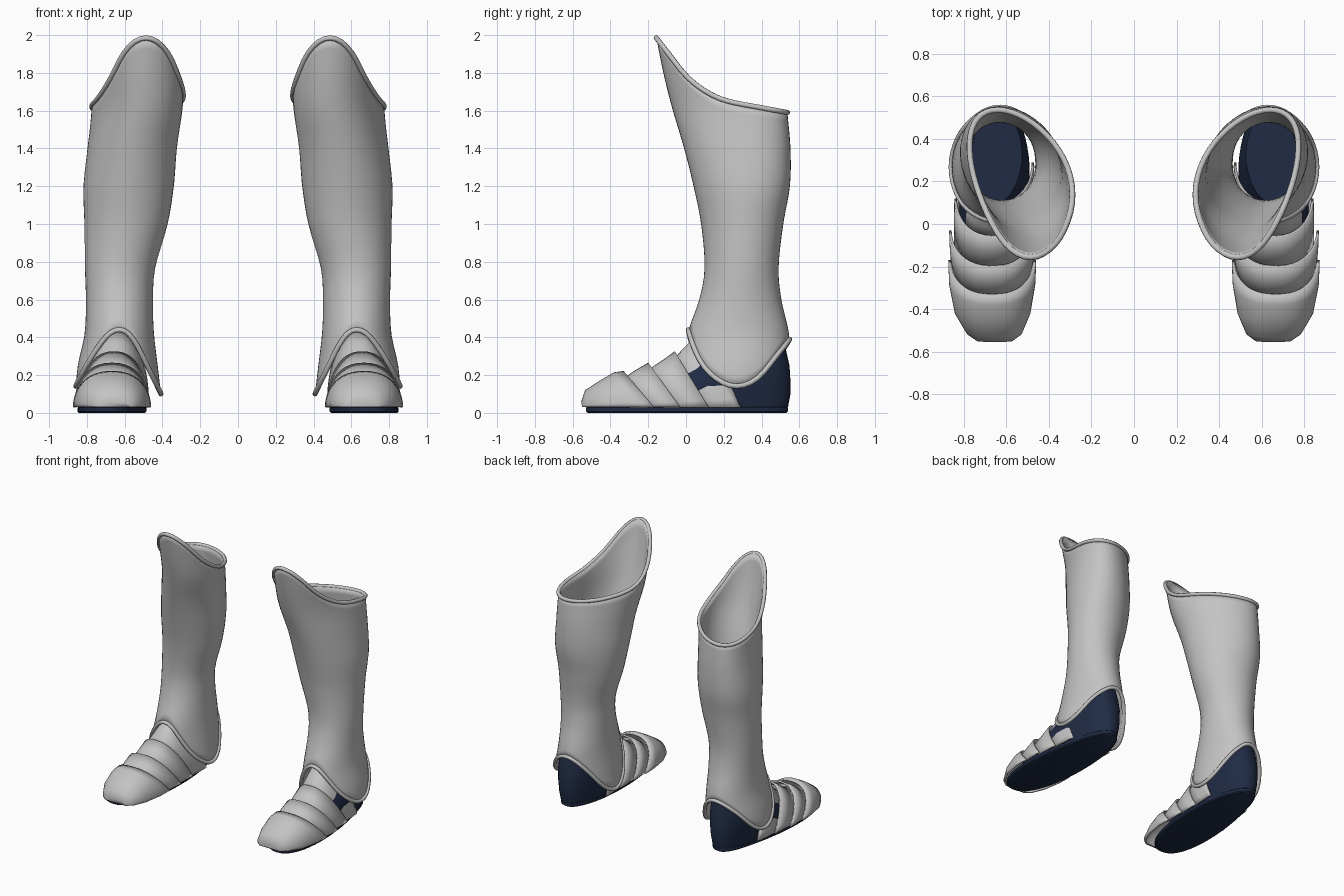
import bpy, bmesh
from math import sin, cos, pi, copysign
from mathutils import Vector

cube = bpy.data.objects.get("Cube")
if cube:
    bpy.data.objects.remove(cube, do_unlink=True)


def material(name, rgb):
    m = bpy.data.materials.new(name)
    m.use_nodes = True
    m.diffuse_color = (*rgb, 1)
    bsdf = next(n for n in m.node_tree.nodes if n.type == 'BSDF_PRINCIPLED')
    bsdf.inputs["Base Color"].default_value = (*rgb, 1)
    return m


STEEL = material("steel grey", (0.55, 0.55, 0.55))
NAVY = material("navy leather", (0.014, 0.024, 0.058))


def interp(table, x):
    """Smooth interpolation of rows (key, values...) at key x."""
    x = min(max(x, table[0][0]), table[-1][0])
    n = len(table)
    i = next((k for k in range(n - 1) if x <= table[k + 1][0]), n - 2)
    a, b = table[i], table[i + 1]
    p, q = table[max(i - 1, 0)], table[min(i + 2, n - 1)]
    h = b[0] - a[0]
    t = (x - a[0]) / h
    out = []
    for k in range(1, len(a)):
        ma = (b[k] - p[k]) / (b[0] - p[0]) * h
        mb = (q[k] - a[k]) / (q[0] - a[0]) * h
        d = b[k] - a[k]
        out.append(a[k] + t * (ma + t * (3 * d - 2 * ma - mb + t * (ma + mb - 2 * d))))
    return out


def loft(name, rings, mat, closed=True, loop=False, caps=(), thick=0, angle=40):
    """Skin rings of points, then mirror the part to the other leg."""
    bm = bmesh.new()
    rows = [[bm.verts.new(p) for p in r] for r in rings]
    n = len(rows[0])
    for i in range(len(rows) if loop else len(rows) - 1):
        a, b = rows[i], rows[(i + 1) % len(rows)]
        for j in range(n if closed else n - 1):
            k = (j + 1) % n
            bm.faces.new((a[j], a[k], b[k], b[j]))
    for c in caps:
        bm.faces.new(rows[c])
    bmesh.ops.recalc_face_normals(bm, faces=bm.faces)
    # Open shells must face away from their own middle
    if thick:
        mid = sum((v.co for v in bm.verts), Vector()) / len(bm.verts)
        if sum((f.calc_center_median() - mid).dot(f.normal) * f.calc_area() for f in bm.faces) < 0:
            bmesh.ops.reverse_faces(bm, faces=bm.faces)
    me = bpy.data.meshes.new(name)
    bm.to_mesh(me)
    bm.free()
    ob = bpy.data.objects.new(name, me)
    bpy.context.collection.objects.link(ob)
    me.materials.append(mat)
    bpy.ops.object.select_all(action='DESELECT')
    ob.select_set(True)
    bpy.context.view_layer.objects.active = ob
    bpy.ops.object.shade_smooth_by_angle(angle=angle * pi / 180)
    if thick:
        s = ob.modifiers.new("thickness", 'SOLIDIFY')
        s.thickness, s.offset = thick, -1
    ob.modifiers.new("other leg", 'MIRROR')
    return ob


def bead(name, path, r):
    """Rolled rim: a round tube along a closed path."""
    n = len(path)
    mid = sum(path, Vector()) / n
    rings = []
    for i, p in enumerate(path):
        tan = (path[(i + 1) % n] - path[i - 1]).normalized()
        side = p - mid
        side = (side - tan * side.dot(tan)).normalized()
        up = tan.cross(side)
        rings.append([p + r * (side * cos(a) + up * sin(a))
                      for a in (k * pi / 4 for k in range(8))])
    loft(name, rings, STEEL, loop=True, angle=60)


# Greave: height, inner x, outer x, front y, back y, sideways lean
LEG = [(0.1, .408, .862, -.015, .552, 0), (0.25, .425, .848, -.015, .552, 0),
       (0.42, .445, .812, .008, .545, 0), (0.6, .45, .805, .07, .505, 0),
       (0.76, .44, .81, .098, .49, .005), (1.0, .373, .812, .08, .515, .02),
       (1.2, .342, .815, .04, .55, .035), (1.4, .328, .79, -.01, .553, .05),
       (1.62, .302, .757, -.075, .535, .075), (1.8, .297, .752, -.12, .53, .075),
       (2.0, .297, .752, -.16, .53, .075)]
# Edge heights by direction, from back (-1) to front (1)
BOTTOM = [(-1, .39), (-.8, .315), (-.4, .17), (-.05, .122), (.29, .147), (.64, .245), (1, .44)]
TOP = [(-1, 1.59), (-.56, 1.615), (.06, 1.655), (.375, 1.705), (.64, 1.785), (.87, 1.91), (1, 1.985)]


def leg_point(a, v):
    c, s = cos(a), sin(a)
    lo = interp(BOTTOM, c)[0] + .02 * s * abs(s)
    hi = interp(TOP, c)[0]
    z = lo + (hi - lo) * v
    x0, x1, y0, y1, lean = interp(LEG, z)
    half = (x1 - x0) / 2
    return Vector(((x0 + x1) / 2 + half * s - lean * (c - c * c / 2),
                   (y0 + y1) / 2 - (y1 - y0) / 2 * c, z))


SEG, ROWS = 48, 28
angles = [2 * pi * k / SEG for k in range(SEG)]
shell = [[leg_point(a, r / ROWS) for a in angles] for r in range(ROWS + 1)]
loft("greave", shell, STEEL, thick=.014)
bead("greave_top_rim", shell[-1], .014)
bead("greave_bottom_rim", shell[0], .014)

# Foot plates: rows of (top y, base y, half width, top height, centre x)
LAMES = {
    "toe_cap": [(-.555, -.55, .085, .06, .655), (-.535, -.515, .13, .12, .657),
                (-.45, -.42, .178, .175, .665), (-.38, -.28, .203, .215, .667),
                (-.33, -.17, .207, .222, .667)],
    "front_lame": [(-.35, -.2, .193, .17, .667), (-.27, -.11, .2, .225, .667),
                   (-.2, -.03, .203, .266, .667)],
    "middle_lame": [(-.22, -.06, .186, .215, .662), (-.13, .03, .188, .275, .66),
                    (-.06, .12, .188, .326, .657)],
    "ankle_lame": [(-.08, .09, .176, .27, .655), (-.02, .2, .178, .335, .65),
                   (.02, .27, .176, .375, .645), (.1, .29, .17, .44, .64)],
}
FLOOR = .03
for name, rows in LAMES.items():
    rings = []
    for yt, yb, w, h, cx in rows:
        ring = []
        for k in range(25):
            c, s = cos(pi * k / 24), max(sin(pi * k / 24), 0)
            ring.append((cx + w * copysign(abs(c) ** .85, c),
                         yb + (yt - yb) * s, FLOOR + (h - FLOOR) * s))
        rings.append(ring)
    loft(name, rings, STEEL, closed=False, thick=.012,
         caps=(0,) if name == "toe_cap" else ())


def oval(z, y0, y1, w_front, w_back):
    """Foot-shaped outline that is wider and turned out at the front."""
    ring = []
    for a in angles:
        c, s = cos(a), sin(a)
        f = (1 + c) / 2
        y = (y0 + y1) / 2 - (y1 - y0) / 2 * c
        w = w_back + (w_front - w_back) * f
        ring.append((.645 + .06 * (.3 - y) * (y < .3) + w * copysign(abs(s) ** .85, s), y, z))
    return ring


# Sole and shoe body
loft("sole", [oval(0, -.52, .53, .195, .145), oval(.008, -.53, .54, .203, .153),
              oval(.028, -.53, .54, .203, .153), oval(.034, -.52, .53, .195, .145)],
     NAVY, caps=(0, -1))
loft("shoe_body", [oval(.03, -.42, .54, .17, .15), oval(.1, -.38, .553, .167, .16),
                   oval(.17, -.2, .553, .16, .16), oval(.25, -.05, .548, .148, .155),
                   oval(.33, .06, .53, .13, .145), oval(.4, .1, .515, .112, .125)],
     NAVY, caps=(0, -1))
